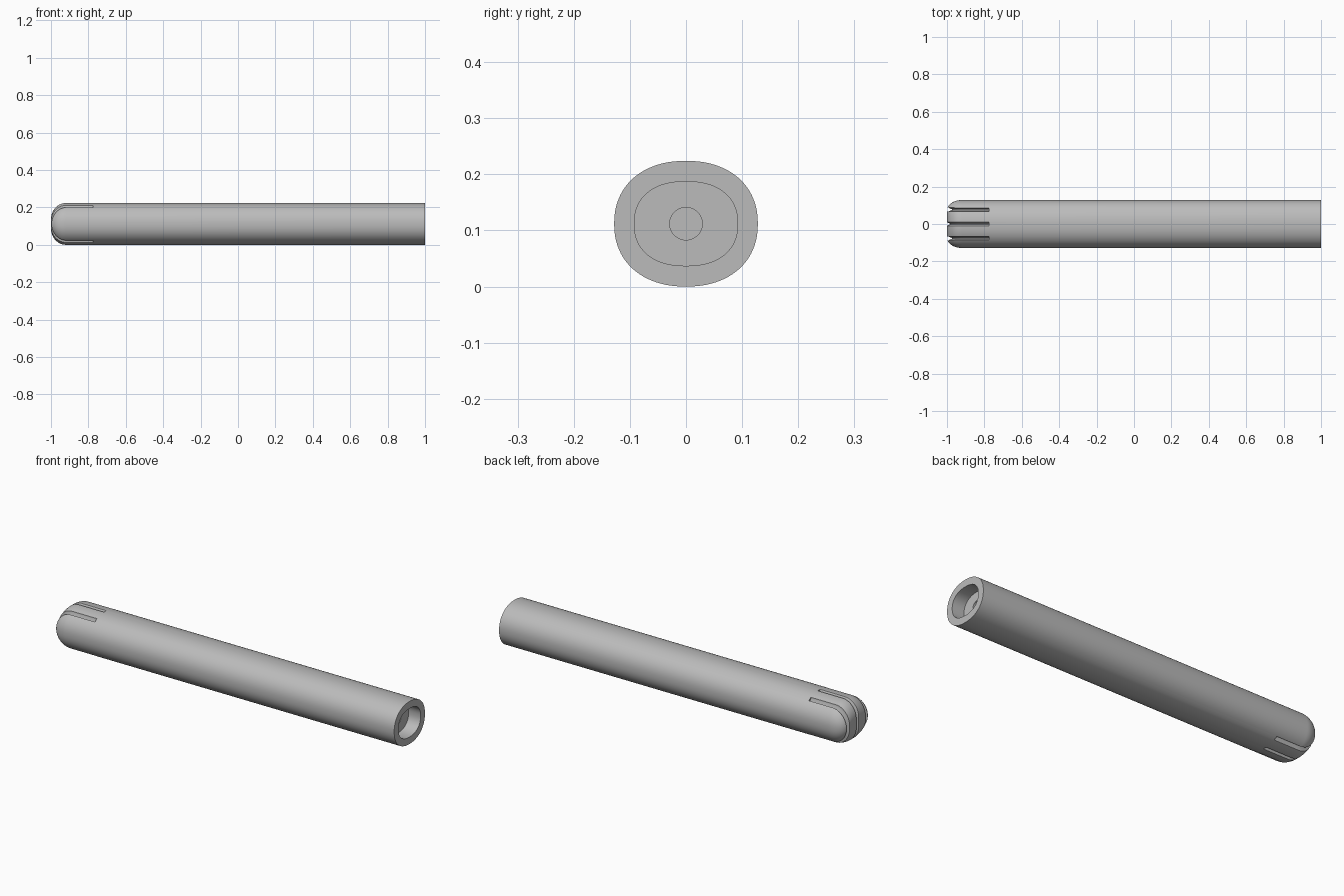
import bpy, bmesh, math
from math import sin, cos, pi

cube = bpy.data.objects.get("Cube")
if cube:
    bpy.data.objects.remove(cube, do_unlink=True)

MID = 0.112          # height of the tube axis
HALF_Y, HALF_Z = 0.128, 0.112
SIDES = 96

grey = bpy.data.materials.new("plain grey")
grey.use_nodes = True
colour = (0.5, 0.5, 0.5, 1)
grey.diffuse_color = colour
grey.node_tree.nodes["Principled BSDF"].inputs["Base Color"].default_value = colour


def power(v, n):
    return math.copysign(abs(v) ** (2 / n), v)


def section(x, a, b, n=2.2):
    """Points of a slightly squared oval across the tube."""
    return [(x, a * power(cos(2 * pi * i / SIDES), n), MID + b * power(sin(2 * pi * i / SIDES), n))
            for i in range(SIDES)]


def loft(name, rings):
    """Skin a list of rings and cap both ends."""
    bm = bmesh.new()
    loops = [[bm.verts.new(p) for p in ring] for ring in rings]
    for r, s in zip(loops, loops[1:]):
        for i in range(len(r)):
            j = (i + 1) % len(r)
            bm.faces.new((r[i], r[j], s[j], s[i]))
    bm.faces.new(loops[0])
    bm.faces.new(loops[-1])
    bmesh.ops.recalc_face_normals(bm, faces=bm.faces)
    mesh = bpy.data.meshes.new(name)
    bm.to_mesh(mesh)
    bm.free()
    mesh.materials.append(grey)
    obj = bpy.data.objects.new(name, mesh)
    bpy.context.collection.objects.link(obj)
    return obj


# Tube body: rounded closed end, open end with stepped socket and bore
rings = []
for k in range(15):
    t = k / 14 * pi / 2
    rings.append(section(-0.92 - 0.08 * cos(t),
                         HALF_Y - 0.055 * (1 - sin(t)),
                         HALF_Z - 0.088 * (1 - sin(t))))
rings += [section(1, HALF_Y, HALF_Z),
          section(1, 0.092, 0.075, 2.3), section(0.93, 0.092, 0.075, 2.3),
          section(0.93, 0.029, 0.029, 2), section(-0.6, 0.029, 0.029, 2)]
body = loft("tube_body", rings)


# Grooves: flared channels that run over the rounded end from top to bottom
def groove(y, half, end, depth=0.016):
    rx, rz = 0.08, min(0.088, half - 0.01)
    path = [(-0.775, half, 0, 1)]
    for k in range(13):
        t = k / 12 * pi / 2
        path.append((end + rx - rx * sin(t), half - rz + rz * cos(t), -sin(t), cos(t)))
    path += [(x, -z, nx, -nz) for x, z, nx, nz in reversed(path)]
    profile = [(-depth, 0.003), (-depth * 0.55, 0.0045), (0, 0.01), (0.04, 0.012)]
    outline = profile + [(o, -w) for o, w in reversed(profile)]
    return loft("groove_cutter", [[(x + nx * o, y + w, MID + z + nz * o) for o, w in outline]
                                  for x, z, nx, nz in path])


for y, half, end in ((0, 0.112, -1), (0.077, 0.092, -0.99), (-0.077, 0.092, -0.99)):
    cutter = groove(y, half, end)
    cutter.hide_render = True
    cut = body.modifiers.new("groove", "BOOLEAN")
    cut.operation, cut.solver, cut.object = "DIFFERENCE", "EXACT", cutter
    bpy.context.view_layer.objects.active = body
    bpy.ops.object.modifier_apply(modifier=cut.name)
    bpy.data.objects.remove(cutter, do_unlink=True)

# Smooth shading with crisp rims
bpy.ops.object.select_all(action="DESELECT")
body.select_set(True)
bpy.context.view_layer.objects.active = body
bpy.ops.object.shade_smooth_by_angle(angle=math.radians(35))
